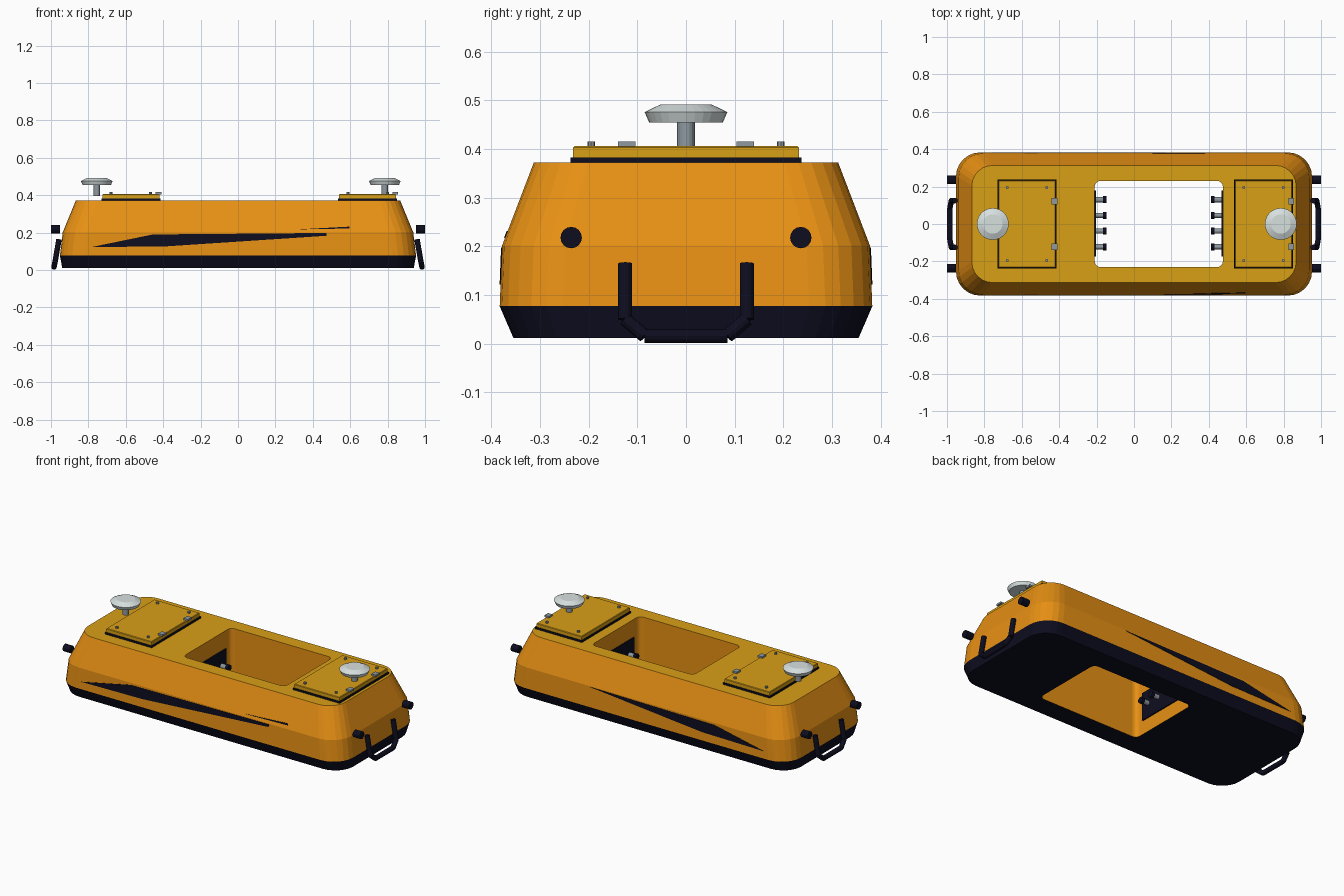
import bpy, bmesh, math
from mathutils import Vector

if "Cube" in bpy.data.objects:
    bpy.data.objects.remove(bpy.data.objects["Cube"])


def material(name, rgb):
    m = bpy.data.materials.new(name)
    m.diffuse_color = (*rgb, 1)
    m.use_nodes = True
    m.node_tree.nodes["Principled BSDF"].inputs["Base Color"].default_value = m.diffuse_color
    return m


ORANGE = material("hull orange", (0.83, 0.29, 0.007))
YELLOW = material("deck yellow", (0.69, 0.35, 0.008))
NAVY = material("dark navy", (0.004, 0.004, 0.014))
GREY = material("metal grey", (0.27, 0.32, 0.35))
WHITE = material("pale dome", (0.68, 0.75, 0.74))


def add_object(name, bm, *mats):
    bmesh.ops.recalc_face_normals(bm, faces=bm.faces[:])
    me = bpy.data.meshes.new(name)
    bm.to_mesh(me)
    bm.free()
    for m in mats:
        me.materials.append(m)
    ob = bpy.data.objects.new(name, me)
    bpy.context.collection.objects.link(ob)
    return ob


def rounded_ring(bm, cx, hx, hy, r, z, segs=6):
    ring = []
    for q, (sx, sy) in enumerate([(1, 1), (-1, 1), (-1, -1), (1, -1)]):
        for i in range(segs + 1):
            a = (q + i / segs) * math.pi / 2
            ring.append(bm.verts.new((cx + sx * (hx - r) + r * math.cos(a),
                                      sy * (hy - r) + r * math.sin(a), z)))
    return ring


def box(name, x, y, z, mat, bevel=0):
    bm = bmesh.new()
    bmesh.ops.create_cube(bm, size=1)
    for v in bm.verts:
        v.co = [lo + (c + 0.5) * (hi - lo) for c, (lo, hi) in zip(v.co, (x, y, z))]
    if bevel:
        top = [e for e in bm.edges if all(v.co.z > z[1] - 1e-5 for v in e.verts)]
        bmesh.ops.bevel(bm, geom=top, offset=bevel, segments=1, affect='EDGES')
    return add_object(name, bm, mat)


def lathe(name, start, axis, profile, mat, sides=16):
    """Stack of circles (radius, distance) along an axis, capped at both ends."""
    bm = bmesh.new()
    rot = Vector((0, 0, 1)).rotation_difference(Vector(axis).normalized())
    rings = [[bm.verts.new(Vector(start) + rot @ Vector((
        r * math.cos(math.tau * i / sides), r * math.sin(math.tau * i / sides), d)))
        for i in range(sides)] for r, d in profile]
    for a, b in zip(rings, rings[1:]):
        for i in range(sides):
            j = (i + 1) % sides
            bm.faces.new((a[i], a[j], b[j], b[i]))
    bm.faces.new(rings[0])
    bm.faces.new(rings[-1])
    return add_object(name, bm, mat)


def rod(name, a, b, r, mat, sides=12):
    d = Vector(b) - Vector(a)
    return lathe(name, a, d, [(r, 0), (r, d.length)], mat, sides)


# Hull: closed loft from the well, round the outside, and back into the well
bm = bmesh.new()
rings = [rounded_ring(bm, *p) for p in [
    (0.1325, 0.3425, 0.23, 0.03, 0.012),
    (0, 0.94, 0.355, 0.12, 0.012),
    (0, 0.952, 0.383, 0.13, 0.077),
    (0, 0.937, 0.378, 0.13, 0.202),
    (0, 0.867, 0.313, 0.11, 0.372),
    (0.1325, 0.3425, 0.23, 0.03, 0.372)]]
for k, slot in enumerate([2, 2, 0, 0, 1, 0]):
    a, b = rings[k], rings[(k + 1) % 6]
    for i in range(len(a)):
        j = (i + 1) % len(a)
        bm.faces.new((a[i], a[j], b[j], b[i])).material_index = slot
add_object("hull", bm, ORANGE, YELLOW, NAVY)


# Side flashes: thin plates following the slope of the hull sides
def flash(name, side, pts):
    bm = bmesh.new()
    vs = []
    for x, z in pts:
        y = 0.383 - (z - 0.077) * 0.04 if z < 0.202 else 0.378 - (z - 0.202) * 0.382
        vs.append(bm.verts.new((x, side * (y + 0.002), z)))
    bm.faces.new(vs)
    out = bmesh.ops.extrude_face_region(bm, geom=bm.faces[:])
    for v in out["geom"]:
        if isinstance(v, bmesh.types.BMVert):
            v.co.y -= side * 0.004
    add_object(name, bm, NAVY)


flash("front_flash", -1, [(-0.787, 0.122), (-0.456, 0.19), (0.472, 0.198),
                          (0.472, 0.183), (-0.376, 0.127)])
flash("front_flash_sliver", -1, [(0.317, 0.217), (0.595, 0.232), (0.595, 0.222)])
flash("back_flash", 1, [(-0.787, 0.122), (-0.456, 0.19), (0.38, 0.198), (-0.376, 0.127)])

# Deck hatches with gasket, bolts and hinges
for side, x0 in (("left", -0.725), ("right", 0.54)):
    x1 = x0 + 0.305
    box(f"{side}_gasket", (x0 - 0.005, x1 + 0.005), (-0.237, 0.237), (0.37, 0.383), NAVY)
    box(f"{side}_hatch", (x0, x1), (-0.232, 0.232), (0.382, 0.406), YELLOW, 0.003)
    for s in (-1, 1):
        box(f"{side}_hinge", (x1 - 0.02, x1 + 0.01),
            (s * 0.122 - 0.018, s * 0.122 + 0.018), (0.405, 0.416), GREY)
        for bx in (x0 + 0.047, x1 - 0.047):
            rod(f"{side}_bolt", (bx, s * 0.195, 0.405), (bx, s * 0.195, 0.416), 0.008, GREY, 8)

# Mushroom antennas
for side, x in (("left", -0.755), ("right", 0.785)):
    rod(f"{side}_antenna_stem", (x, 0, 0.396), (x, 0, 0.458), 0.018, GREY, 16)
    lathe(f"{side}_antenna_dome", (x, 0, 0.455), (0, 0, 1),
          [(0.076, 0), (0.085, 0.021), (0.052, 0.037)], WHITE, 28)

# End fittings: bumper pegs and bent tow handles
for side, s in (("left", -1), ("right", 1)):
    for t in (-1, 1):
        rod(f"{side}_peg", (s * 0.952, t * 0.236, 0.218), (s, t * 0.236, 0.218), 0.022, NAVY, 16)
    path = [(s * 0.957, -0.125, 0.165), (s * 0.977, -0.125, 0.05), (s * 0.984, -0.085, 0.016)]
    path += [(x, -y, z) for x, y, z in reversed(path)]
    for a, b in zip(path, path[1:]):
        rod(f"{side}_handle", a, b, 0.0145, NAVY)

# Connector panels on the two end walls of the well
for side, x, s in (("left", -0.21, 1), ("right", 0.475, -1)):
    box(f"{side}_connector_panel", sorted((x - s * 0.002, x + s * 0.008)),
        (-0.173, 0.18), (0.095, 0.265), NAVY)
    for y in (0.13, 0.046, -0.038, -0.122):
        rod(f"{side}_connector", (x, y, 0.18), (x + s * 0.048, y, 0.18), 0.014, GREY)
        rod(f"{side}_connector_cap", (x + s * 0.044, y, 0.18),
            (x + s * 0.063, y, 0.18), 0.019, NAVY)
